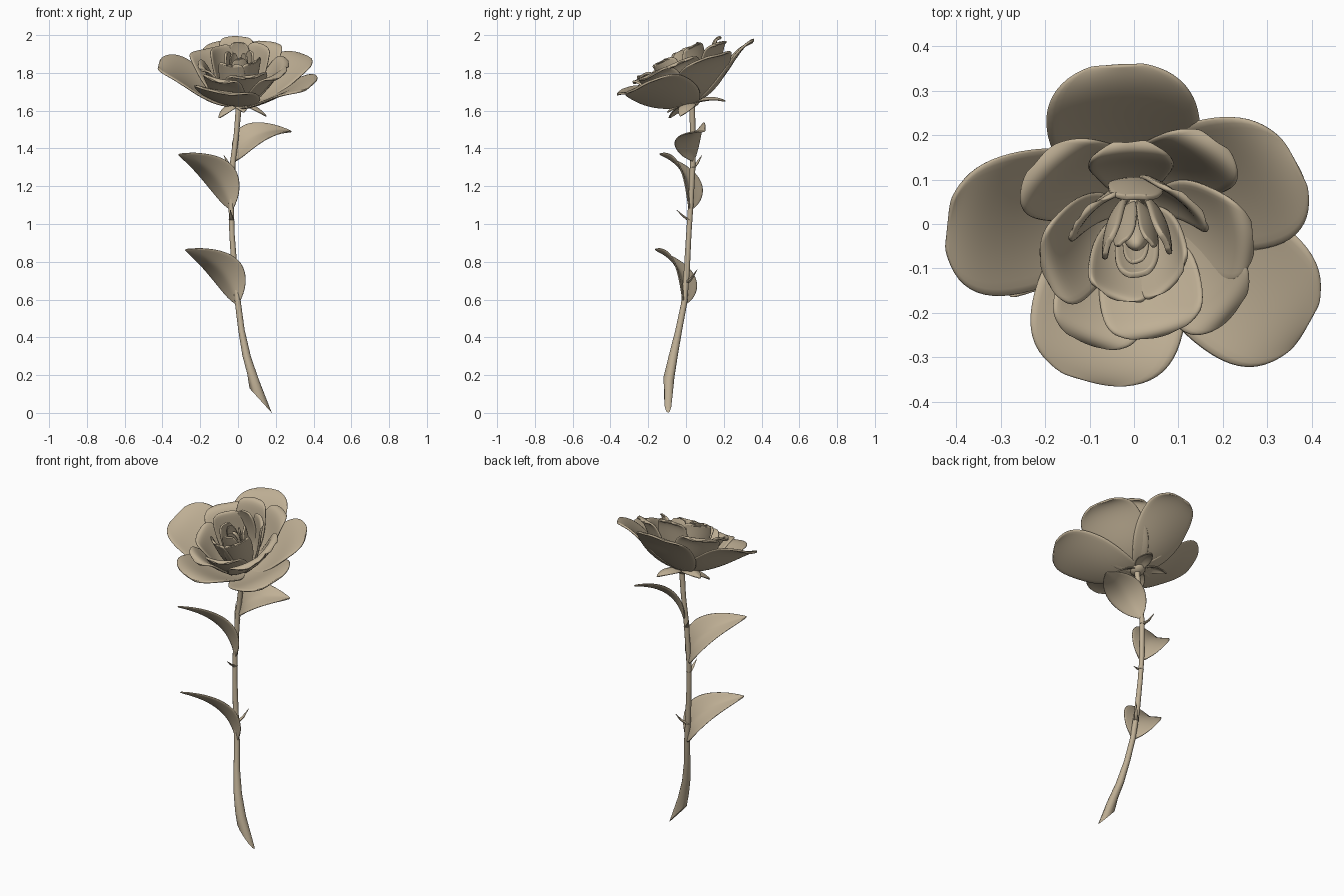
import bpy, bmesh, math
from mathutils import Vector, Matrix

if "Cube" in bpy.data.objects:
    bpy.data.objects.remove(bpy.data.objects["Cube"])

tan = bpy.data.materials.new("warm_tan")
tan.diffuse_color = (0.52, 0.43, 0.30, 1)
tan.use_nodes = True
tan.node_tree.nodes["Principled BSDF"].inputs["Base Color"].default_value = tan.diffuse_color

BASE = Vector((0.0, 0.03, 1.64))          # where the flower joins the stem
TILT = math.radians(21)                   # flower leans to the front
ROT = Matrix.Rotation(TILT, 3, 'X')


def finish(name, bm, thickness=0, subdiv=1):
    bmesh.ops.recalc_face_normals(bm, faces=bm.faces)
    me = bpy.data.meshes.new(name)
    bm.to_mesh(me)
    bm.free()
    me.materials.append(tan)
    ob = bpy.data.objects.new(name, me)
    bpy.context.collection.objects.link(ob)
    for p in me.polygons:
        p.use_smooth = True
    if thickness:
        m = ob.modifiers.new("thickness", 'SOLIDIFY')
        m.thickness = thickness
        m.offset = 0
    if subdiv:
        ob.modifiers.new("smooth", 'SUBSURF').levels = subdiv
        ob.modifiers["smooth"].render_levels = subdiv
    return ob


def sheet(name, func, nu, nv, thickness):
    """Thin sheet from func(u in -1..1, v in 0..1)."""
    bm = bmesh.new()
    g = [[bm.verts.new(func(-1 + 2 * i / nu, j / nv)) for i in range(nu + 1)]
         for j in range(nv + 1)]
    for j in range(nv):
        for i in range(nu):
            bm.faces.new((g[j][i], g[j][i + 1], g[j + 1][i + 1], g[j + 1][i]))
    return finish(name, bm, thickness)


def bez(p, t):
    s = 1 - t
    return s**3 * p[0] + 3 * s * s * t * p[1] + 3 * s * t * t * p[2] + t**3 * p[3]


def mix(a, b, t):
    return a + (b - a) * t


def petal(name, x, y, h, width, flare, thickness=0.013):
    """Petal with its tip at world x, y and height h above the flower base."""
    dy = (y - BASE.y + h * math.sin(TILT)) / math.cos(TILT)
    R, az = math.hypot(x, dy), math.atan2(dy, x)
    rs = (0.01, mix(0.95, 0.40, flare) * R, mix(1.12, 0.70, flare) * R, R)
    hs = (0, mix(0.0, 0.03, flare) * h, mix(0.6, 0.82, flare) * h, h)
    half = width / 2
    roll = 0.035 if 0.3 < flare < 0.95 else 0.012 * flare   # rolled-out lip

    def f(u, v):
        v = math.sin(v * math.pi / 2) ** 1.15      # denser rows near the tip
        if v < 0.62:
            w = mix(0.22, 1, math.sin(v / 0.62 * math.pi / 2))
        else:
            t = (v - 0.62) / 0.38 * 0.985
            w = (1 - t**2.8) ** (1 / 2.8)
        r, z = bez(rs, v), bez(hs, v)
        # lip bulges up before the tip and rolls over
        z += roll * math.sin(math.pi * v ** 3)
        rho = r * mix(1.0, 1.35, flare) + 0.02
        a = max(-1.35, min(1.35, u * w * half / rho))
        rad = r - rho * (1 - math.cos(a))
        side = rho * math.sin(a)
        z += flare * 0.006 * math.sin(2 * u + 5 * x + 7 * y) * v * v
        p = Vector((rad * math.cos(az) - side * math.sin(az),
                    rad * math.sin(az) + side * math.cos(az), z))
        return BASE + ROT @ p
    return sheet(name, f, 10, 12, thickness)


# Petals by ring: tip x, tip y, height, width, flare
rings = {
    "outer_petal": [(-0.04, 0.36, 0.19, 0.36, 1), (0.365, 0.14, 0.19, 0.36, 1),
                    (0.39, -0.23, 0.18, 0.37, 1), (-0.10, -0.355, 0.19, 0.37, 1),
                    (-0.42, 0.0, 0.205, 0.37, 1)],
    "middle_petal": [(-0.21, 0.15, 0.21, 0.26, 0.9), (0.18, 0.19, 0.235, 0.22, 0.85),
                     (0.265, -0.03, 0.215, 0.23, 0.85), (0.23, -0.19, 0.21, 0.25, 0.9),
                     (0.06, -0.25, 0.225, 0.25, 0.75), (-0.11, -0.265, 0.21, 0.23, 0.85),
                     (-0.205, -0.10, 0.22, 0.23, 0.8)],
    "inner_petal": [(-0.01, 0.185, 0.265, 0.20, 0.8), (0.13, 0.05, 0.275, 0.18, 0.6),
                    (-0.11, 0.03, 0.275, 0.18, 0.6), (-0.045, -0.165, 0.255, 0.16, 0.5),
                    (0.09, -0.13, 0.26, 0.18, 0.45)],
    "bud_petal": [(0.005, 0.06, 0.29, 0.13, 0.25), (0.07, -0.04, 0.28, 0.11, 0.15),
                  (-0.06, -0.05, 0.28, 0.11, 0.15), (0.01, -0.115, 0.27, 0.11, 0.15)],
    "core_petal": [(0.035, -0.04, 0.27, 0.07, 0), (-0.025, -0.04, 0.27, 0.07, 0),
                   (0.008, -0.085, 0.265, 0.07, 0)],
}
for ring, rows in rings.items():
    for i, row in enumerate(rows):
        petal(f"{ring}_{i + 1}", *row, thickness=0.009 if "core" in ring else 0.013)


def ball(name, centre, size, rot):
    bm = bmesh.new()
    bmesh.ops.create_uvsphere(bm, u_segments=16, v_segments=10, radius=1)
    for v in bm.verts:
        v.co = Vector(centre) + rot @ Vector([a * b for a, b in zip(v.co, size)])
    return finish(name, bm, 0, 0)


# Closed heart of the bud and the swelling under the flower
ball("bud_heart", BASE + ROT @ Vector((0.005, 0.01, 0.15)), (0.032, 0.032, 0.10), ROT)
ball("receptacle", BASE + Vector((0, 0, 0.005)), (0.045, 0.045, 0.03), ROT)


def leaf(name, base, mid, tip, side, fold, thickness):
    """Pointed leaf along a curve, folded along its midrib."""
    base, mid, tip, side = map(Vector, (base, mid, tip, side))
    ctrl = 2 * mid - (base + tip) / 2
    up = (tip - base).cross(side).normalized()
    if up.z < 0:
        up = -up

    def f(u, v):
        s = 1 - v
        c = s * s * base + 2 * s * v * ctrl + v * v * tip
        w = max(0.03, math.sin(math.pi * v ** 0.85) ** 0.75) if 0 < v < 1 else 0.03
        return c + side * (u * w) + up * (fold * w * abs(u) ** 1.3)
    return sheet(name, f, 8, 12, thickness)


# Stem leaves
leaf("lower_leaf", (0, -0.01, 0.57), (-0.09, -0.04, 0.755), (-0.28, -0.165, 0.865),
     (0.078, -0.057, 0.042), 0.035, 0.009)
leaf("middle_leaf", (-0.03, 0.02, 1.07), (-0.125, -0.01, 1.26), (-0.315, -0.14, 1.37),
     (0.078, -0.057, 0.042), 0.035, 0.009)
leaf("upper_leaf", (-0.02, 0.04, 1.33), (0.10, 0.035, 1.465), (0.285, 0.10, 1.49),
     (-0.055, 0.076, 0.042), 0.03, 0.009)

# Sepals drooping under the flower
for i, (x, y, z) in enumerate([(-0.10, -0.09, 1.56), (0.15, -0.03, 1.57),
                               (0.05, 0.21, 1.65), (-0.16, 0.09, 1.65),
                               (0.03, -0.10, 1.59)]):
    tip = Vector((x, y, z))
    d = tip - BASE
    side = Vector((-d.y, d.x, 0)).normalized() * 0.042
    leaf(f"sepal_{i + 1}", BASE, BASE + d * 0.5 + Vector((0, 0, 0.025)), tip,
         side, -0.015, 0.008)


def tube(name, rings, n=12):
    """Skin over rings of (centre, x radius, y radius, slant)."""
    bm = bmesh.new()
    loops = []
    for c, rx, ry, slant in rings:
        loop = []
        for k in range(n):
            a = 2 * math.pi * k / n
            dx = rx * math.cos(a)
            loop.append(bm.verts.new((c[0] + dx, c[1] + ry * math.sin(a), c[2] - slant * dx)))
        loops.append(loop)
    for a, b in zip(loops, loops[1:]):
        for k in range(n):
            bm.faces.new((a[k], a[(k + 1) % n], b[(k + 1) % n], b[k]))
    bm.faces.new(loops[0])
    bm.faces.new(loops[-1])
    ob = finish(name, bm, 0, 0)
    bpy.context.view_layer.objects.active = ob
    ob.select_set(True)
    bpy.ops.object.shade_smooth_by_angle(angle=math.radians(45))
    ob.select_set(False)


# Curved stem with a slanted cut at the foot
tube("stem", [((0.120, -0.095, 0.065), 0.059, 0.020, 1.10),
              ((0.080, -0.090, 0.19), 0.031, 0.029, 0.5),
              ((0.046, -0.068, 0.30), 0.023, 0.024, 0.2),
              ((0.018, -0.038, 0.44), 0.017, 0.018, 0),
              ((0.0, -0.01, 0.58), 0.016, 0.016, 0),
              ((-0.018, 0.004, 0.75), 0.016, 0.016, 0),
              ((-0.032, 0.015, 0.95), 0.014, 0.014, 0),
              ((-0.036, 0.025, 1.10), 0.014, 0.014, 0),
              ((-0.028, 0.036, 1.32), 0.015, 0.015, 0),
              ((-0.008, 0.036, 1.48), 0.014, 0.014, 0),
              ((0.006, 0.032, 1.64), 0.016, 0.016, 0)])

# Thorns
for i, (b, m, t) in enumerate([((-0.013, 0.005, 0.69), (0.012, 0.03, 0.715), (0.03, 0.06, 0.76)),
                               ((-0.034, 0.02, 1.02), (-0.037, -0.012, 1.04), (-0.04, -0.05, 1.075)),
                               ((-0.028, 0.036, 1.30), (-0.055, 0.06, 1.325), (-0.075, 0.085, 1.365))]):
    tube(f"thorn_{i + 1}", [(b, 0.016, 0.016, 0), (m, 0.009, 0.009, 0), (t, 0.001, 0.001, 0)], 8)
